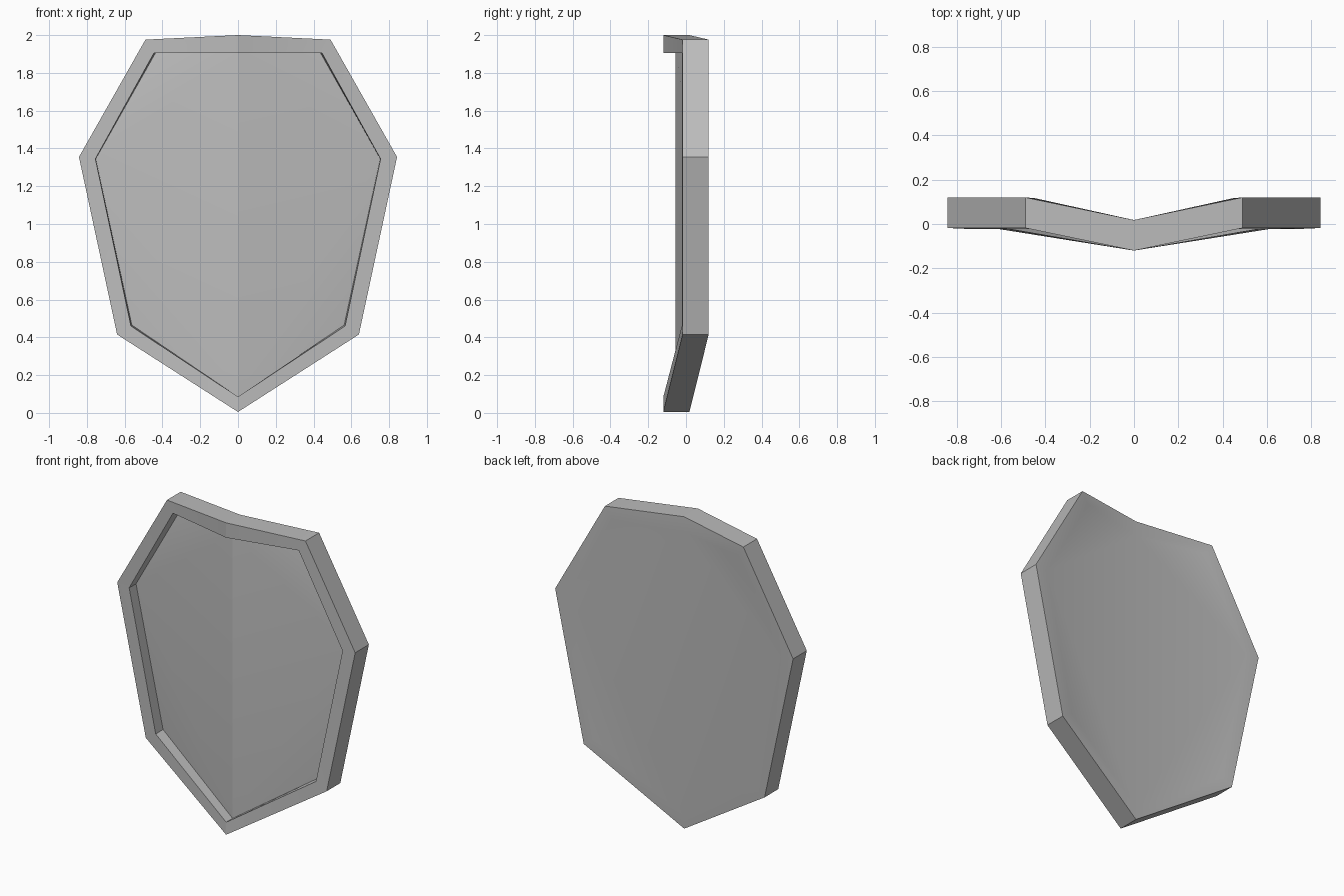
import bpy, bmesh, math

cube = bpy.data.objects.get("Cube")
if cube:
    bpy.data.objects.remove(cube, do_unlink=True)

grey = bpy.data.materials.new("plain grey")
grey.use_nodes = True
colour = (0.5, 0.5, 0.5, 1)
grey.diffuse_color = colour
grey.node_tree.nodes["Principled BSDF"].inputs["Base Color"].default_value = colour

# Left half outlines from top to tip as (x, z)
OUTER = [(0, 2.0), (0.49, 1.976), (0.842, 1.355), (0.64, 0.415), (0, 0.005)]
INNER = [(0, 1.905), (0.445, 1.905), (0.755, 1.345), (0.567, 0.46), (0, 0.085)]
PANEL = [(0, 1.905), (0.437, 1.905), (0.753, 1.345), (0.562, 0.465), (0, 0.085)]


def mirrored(half):
    """Close a half outline into a full loop, starting at the top."""
    return half + [(-x, z) for x, z in half[-2:0:-1]]


def ring(bm, half, y_centre, y_side):
    """Ring of vertices, folded along the centre line."""
    return [bm.verts.new((x, y_side if x else y_centre, z))
            for x, z in mirrored(half)]


def bridge(bm, a, b):
    n = len(a)
    for i in range(n):
        j = (i + 1) % n
        bm.faces.new((a[i], a[j], b[j], b[i]))


def fill(bm, loop):
    """Fill each half with a fan spread from its widest corner."""
    top, tip = loop[0], loop[4]
    for upper, wide, lower in (loop[1:4], loop[:4:-1]):
        bm.faces.new((top, upper, wide))
        bm.faces.new((top, wide, tip))
        bm.faces.new((wide, lower, tip))


bm = bmesh.new()
panel = ring(bm, PANEL, -0.055, 0.045)
rim_in = ring(bm, INNER, -0.12, -0.022)
rim_out = ring(bm, OUTER, -0.12, -0.018)
back_out = ring(bm, OUTER, 0.018, 0.12)
back_in = ring(bm, INNER, 0.018, 0.116)

# Recess wall, raised rim, side wall and back border
loops = [panel, rim_in, rim_out, back_out, back_in]
for a, b in zip(loops, loops[1:]):
    bridge(bm, a, b)

# Recessed front panel and smooth back
fill(bm, panel)
fill(bm, back_in)
bmesh.ops.recalc_face_normals(bm, faces=bm.faces)

mesh = bpy.data.meshes.new("shield")
bm.to_mesh(mesh)
bm.free()
shield = bpy.data.objects.new("shield", mesh)
bpy.context.collection.objects.link(shield)
mesh.materials.append(grey)

# Soft back, crisp rim
bpy.ops.object.select_all(action="DESELECT")
shield.select_set(True)
bpy.context.view_layer.objects.active = shield
bpy.ops.object.shade_smooth_by_angle(angle=math.radians(35))

# Crisp fold down the middle of the front
for edge in mesh.edges:
    ends = [mesh.vertices[i].co for i in edge.vertices]
    if all(abs(p.x) < 0.001 and p.y < -0.01 for p in ends):
        edge.use_edge_sharp = True
